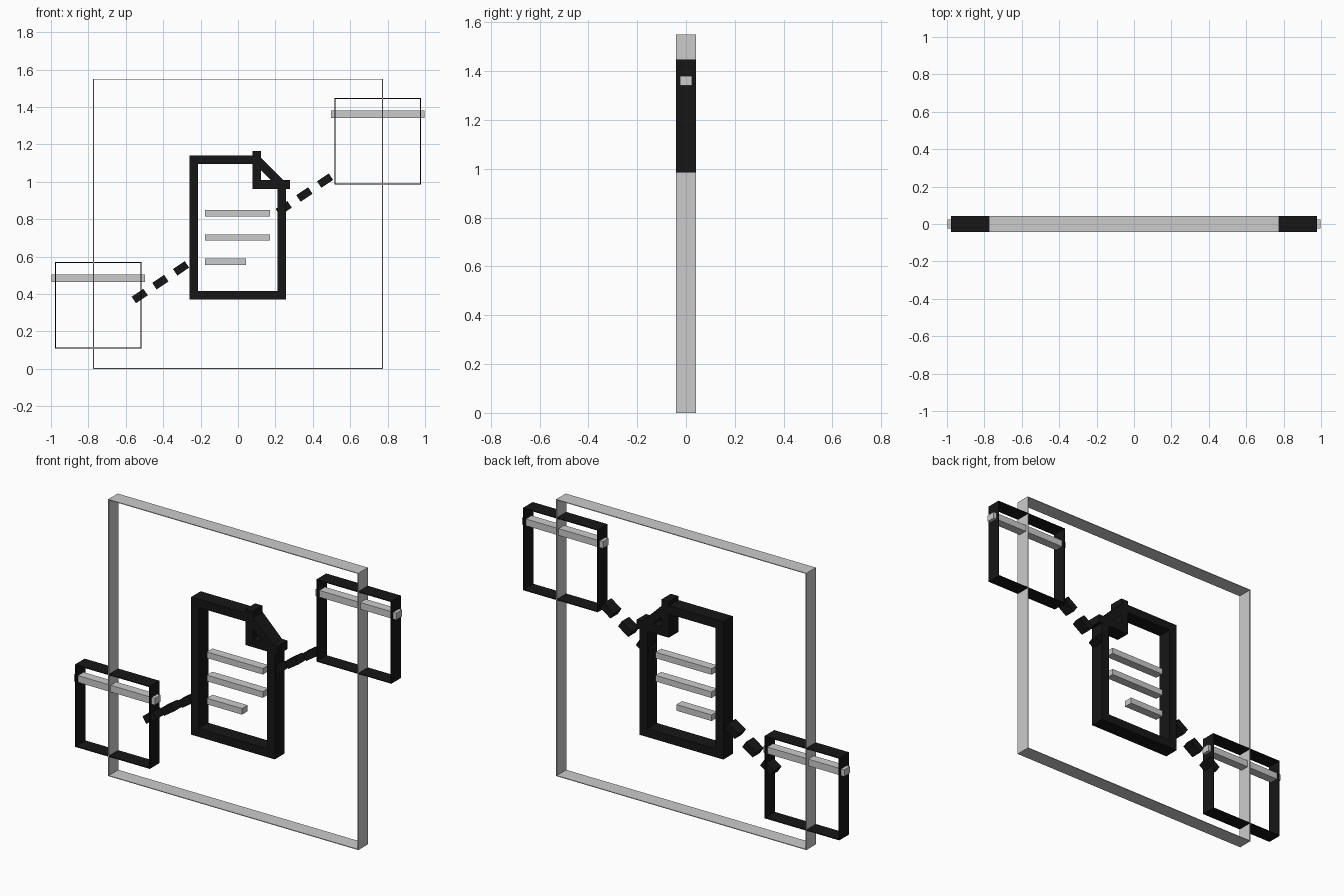
import bpy, bmesh, math
from mathutils import Matrix

if "Cube" in bpy.data.objects:
    bpy.data.objects.remove(bpy.data.objects["Cube"])

black = bpy.data.materials.new("black")
black.diffuse_color = (0.008, 0.008, 0.008, 1)
black.use_nodes = True
black.node_tree.nodes["Principled BSDF"].inputs["Base Color"].default_value = black.diffuse_color


def finish(name, bm, mat=None):
    bmesh.ops.recalc_face_normals(bm, faces=bm.faces)
    mesh = bpy.data.meshes.new(name)
    bm.to_mesh(mesh)
    bm.free()
    obj = bpy.data.objects.new(name, mesh)
    bpy.context.collection.objects.link(obj)
    if mat:
        mesh.materials.append(mat)


def bar(name, p, q, width, depth, mat=None, extend=0.0):
    """Rectangular bar running from p to q in the xz plane."""
    dx, dz = q[0] - p[0], q[1] - p[1]
    length = math.hypot(dx, dz) + 2 * extend
    centre = ((p[0] + q[0]) / 2, 0, (p[1] + q[1]) / 2)
    bm = bmesh.new()
    bmesh.ops.create_cube(bm, size=1, matrix=Matrix.Translation(centre)
                          @ Matrix.Rotation(-math.atan2(dz, dx), 4, 'Y')
                          @ Matrix.Diagonal((length, depth, width, 1)))
    finish(name, bm, mat)


def ring(name, x, z, size, wall, depth, mat=None):
    """Open square band with thin walls, centred on x, z."""
    bm = bmesh.new()
    loops = []
    for h, y in ((size / 2, -depth / 2), (size / 2, depth / 2),
                 (size / 2 - wall, depth / 2), (size / 2 - wall, -depth / 2)):
        loops.append([bm.verts.new((x + sx * h, y, z + sz * h))
                      for sx, sz in ((-1, -1), (1, -1), (1, 1), (-1, 1))])
    for k in range(4):
        a, b = loops[k], loops[(k + 1) % 4]
        for i in range(4):
            j = (i + 1) % 4
            bm.faces.new((a[i], a[j], b[j], b[i]))
    finish(name, bm, mat)


DEPTH, THIN, STROKE = 0.084, 0.05, 0.047

# Large thin-walled outer frame
ring("outer_frame", 0, 0.775, 1.55, 0.004, DEPTH)

# Two small window frames, each with a title bar
for side, x, z in (("left", -0.748, 0.34), ("right", 0.748, 1.217)):
    ring(side + "_window", x, z, 0.462, 0.005, DEPTH, black)
    bar(side + "_title_bar", (x - 0.25, z + 0.144), (x + 0.25, z + 0.144), 0.038, THIN)

# Page outline with a cut corner
page = [(0.1, 1.117), (-0.237, 1.117), (-0.237, 0.393), (0.234, 0.393), (0.234, 0.985), (0.1, 1.117)]
for i, (p, q) in enumerate(zip(page, page[1:])):
    bar(f"page_edge_{i}", p, q, STROKE, DEPTH, black, STROKE / 2)

# Folded corner
bar("fold_upright", (0.1, 0.962), (0.1, 1.163), STROKE, DEPTH, black)
bar("fold_flat", (0.077, 0.985), (0.278, 0.985), STROKE, DEPTH, black)

# Writing lines on the page
for i, (end, z) in enumerate(((0.171, 0.832), (0.171, 0.702), (0.042, 0.573))):
    bar(f"page_line_{i}", (-0.176, z), (end, z), 0.034, THIN)

# Dashed connectors
ux, uz = math.cos(math.radians(33.8)), math.sin(math.radians(33.8))
for side, x, z in (("left", -0.415, 0.463), ("right", 0.355, 0.932)):
    for k in (-1, 0, 1):
        a, b = k * 0.133 - 0.038, k * 0.133 + 0.038
        bar(f"{side}_dash_{k + 1}", (x + a * ux, z + a * uz), (x + b * ux, z + b * uz),
            0.042, 0.066, black)
